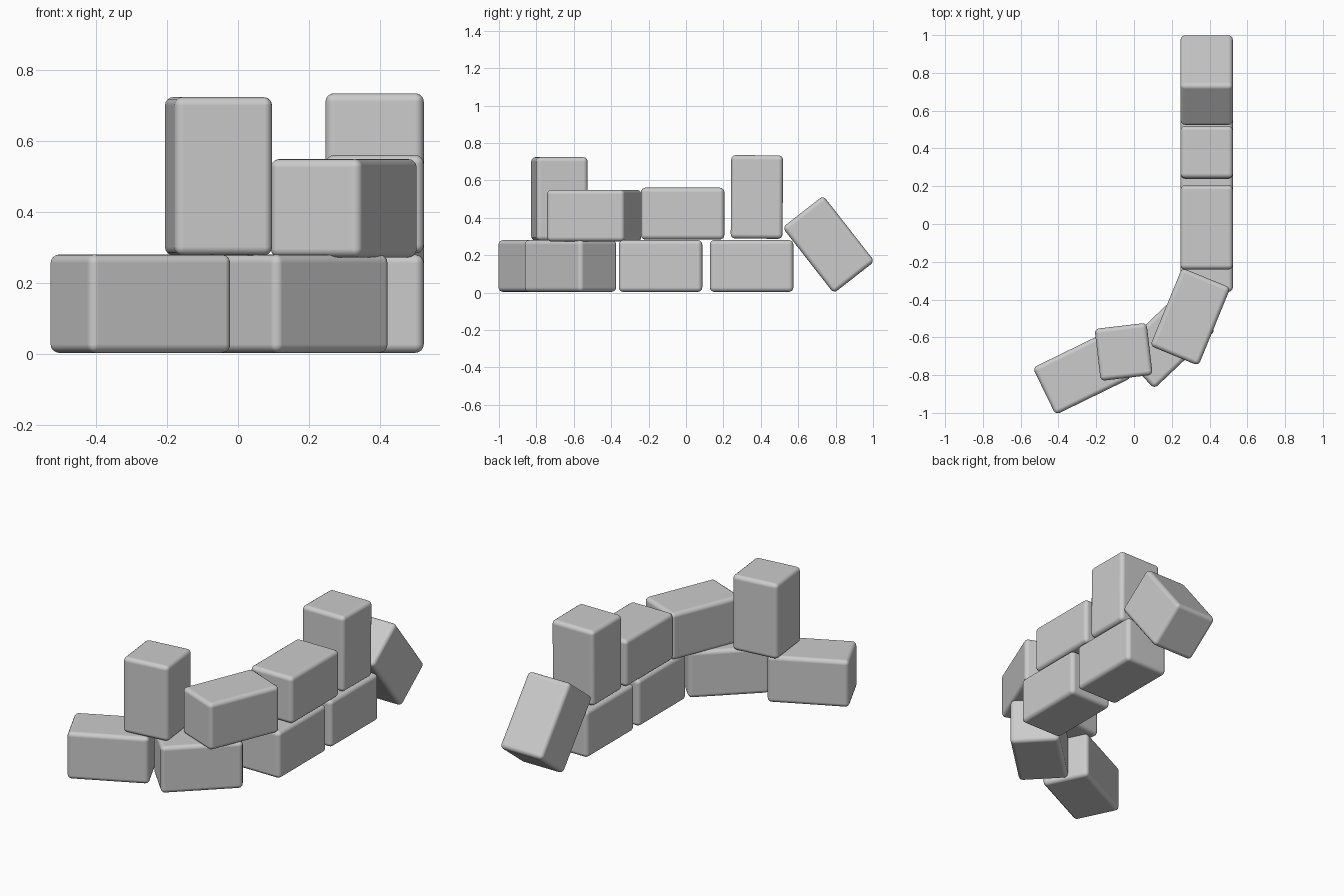
import bpy
from math import radians

if "Cube" in bpy.data.objects:
    bpy.data.objects.remove(bpy.data.objects["Cube"])

LONG, SIDE, ROUND = 0.446, 0.277, 0.024


def brick(name, size, loc, rot=(0, 0, 0)):
    """Rounded stone block with soft edges and flat faces."""
    bpy.ops.mesh.primitive_cube_add(size=1, location=loc)
    ob = bpy.context.object
    ob.name = name
    ob.scale = size
    bpy.ops.object.transform_apply(location=False, rotation=False, scale=True)
    ob.rotation_euler = [radians(a) for a in rot]
    bevel = ob.modifiers.new("rounded_edges", 'BEVEL')
    bevel.width = ROUND
    bevel.segments = 4
    bevel.harden_normals = True
    bpy.ops.object.shade_smooth_by_angle(angle=radians(40))
    return ob


LYING = (LONG, SIDE, SIDE)
STANDING = (SIDE, SIDE, LONG)

# Bottom course, curving from back to front left: x, y, turn about z
for i, (x, y, turn) in enumerate([(0.385, 0.351, 90), (0.385, -0.136, 90),
                                  (0.174, -0.618, 43.5), (-0.275, -0.788, 26)]):
    brick(f"bottom_block_{i + 1}", LYING, (x, y, 0.142), (0, 0, turn))

# Upper course lying blocks
brick("upper_block_1", LYING, (0.385, -0.018, 0.422), (0, 0, 90))
brick("upper_block_2", LYING, (0.298, -0.491, 0.411), (0, 0, 67.7))

# Upright blocks
brick("upright_block_back", STANDING, (0.385, 0.379, 0.511), (-0.4, 0, 0))
brick("upright_block_front", STANDING, (-0.055, -0.677, 0.501), (0, 0, 6.7))

# Fallen block leaning on the back end of the wall
brick("leaning_block", STANDING, (0.385, 0.762, 0.257), (38, 0, 0))
